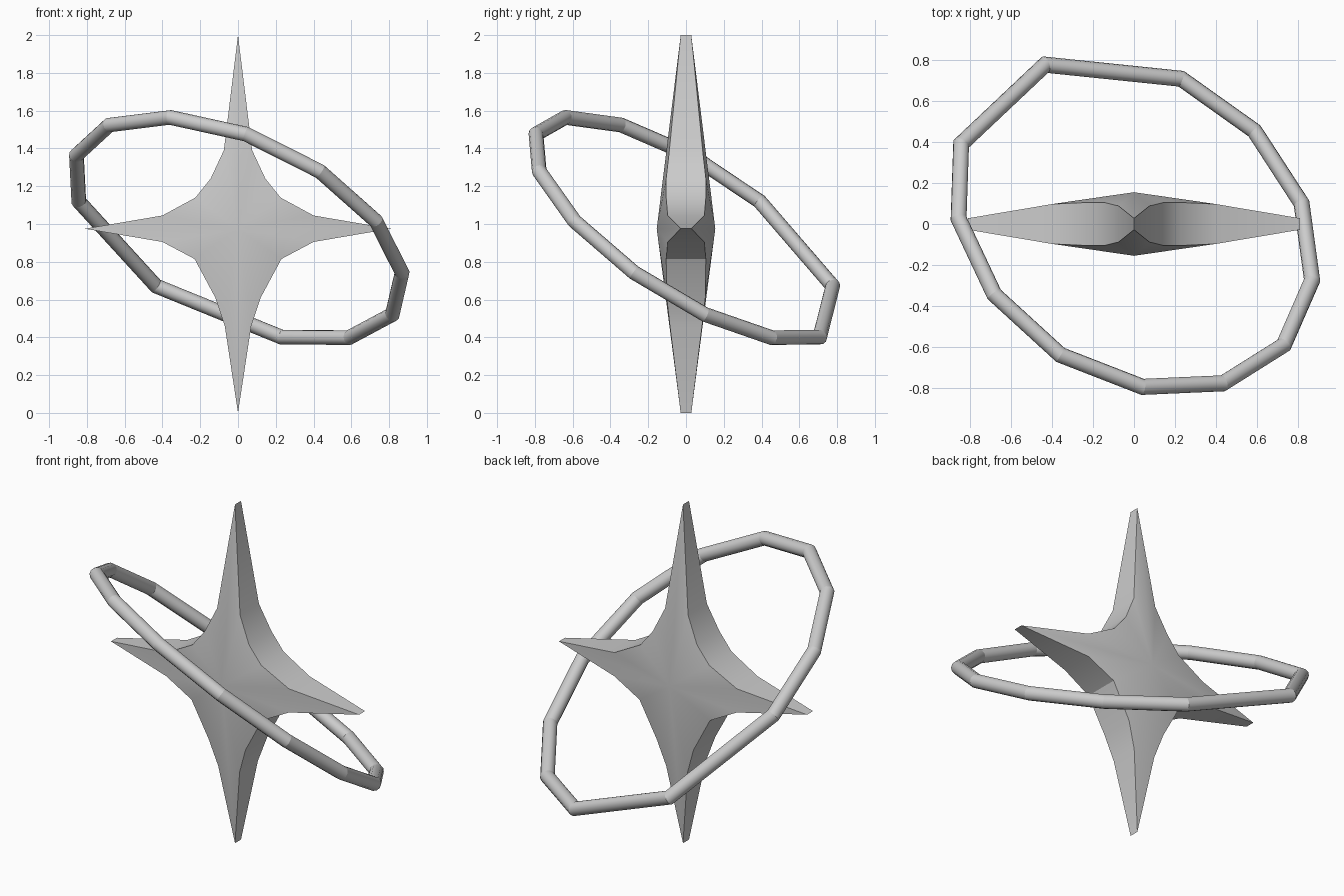
import bpy, bmesh
from math import sin, cos, pi, radians
from mathutils import Vector

if "Cube" in bpy.data.objects:
    bpy.data.objects.remove(bpy.data.objects["Cube"])

CZ = 0.975


def finish(name, bm, angle):
    bmesh.ops.recalc_face_normals(bm, faces=bm.faces)
    mesh = bpy.data.meshes.new(name)
    bm.to_mesh(mesh)
    bm.free()
    ob = bpy.data.objects.new(name, mesh)
    bpy.context.collection.objects.link(ob)
    bpy.ops.object.select_all(action='DESELECT')
    ob.select_set(True)
    bpy.context.view_layer.objects.active = ob
    bpy.ops.object.shade_smooth_by_angle(angle=radians(angle))
    return ob


# Four-pointed star: right half outline as (x, z, half thickness), top to bottom
half = [(0, 2, .028), (.075, 1.39, .088), (.145, 1.24, .105), (.225, 1.14, .105),
        (.40, 1.045, .097), (.81, CZ, .028), (.40, .905, .097), (.23, .815, .105),
        (.12, .61, .102), (.07, .46, .085), (0, 0, .028)]
outline = half + [(-x, z, t) for x, z, t in half[-2:0:-1]]
bm = bmesh.new()
rims = []
for s in (-1, 1):
    centre = bm.verts.new((0, s * .155, CZ))
    rim = [bm.verts.new((x, s * t, z)) for x, z, t in outline]
    for i in range(len(rim)):
        bm.faces.new((centre, rim[i - 1], rim[i]))
    rims.append(rim)
a, b = rims
for i in range(len(a)):
    bm.faces.new((a[i - 1], a[i], b[i], b[i - 1]))
finish("star", bm, 32)

# Tilted orbit ring: mitred tube along an uneven twelve-sided loop
R, r, SIDES = .94, .039, 12
normal = Vector((.475, .656, 1)).normalized()
u = Vector((-.24, .81, 0))
u = (u - normal * u.dot(normal)).normalized()
v = normal.cross(u)
angles = [0] + [45 + 27 * k for k in range(11)]
pts = [(u * cos(radians(t)) + v * sin(radians(t))) * R for t in angles]
bm = bmesh.new()
rings = []
n = len(pts)
for i, p in enumerate(pts):
    d0 = (p - pts[i - 1]).normalized()
    d1 = (pts[(i + 1) % n] - p).normalized()
    out = (d0 - d1).normalized()
    stretch = 1 / cos(d0.angle(d1) / 2)
    rings.append([bm.verts.new(p + Vector((0, 0, CZ))
                  + out * (r * stretch * cos(2 * pi * j / SIDES))
                  + normal * (r * sin(2 * pi * j / SIDES))) for j in range(SIDES)])
for i in range(n):
    a, b = rings[i - 1], rings[i]
    for j in range(SIDES):
        bm.faces.new((a[j - 1], a[j], b[j], b[j - 1]))
ring = finish("orbit_ring", bm, 31)
# Crisp mitred corners
for i in range(n):
    ids = set(range(i * SIDES, (i + 1) * SIDES))
    for e in ring.data.edges:
        if set(e.vertices) <= ids:
            e.use_edge_sharp = True
